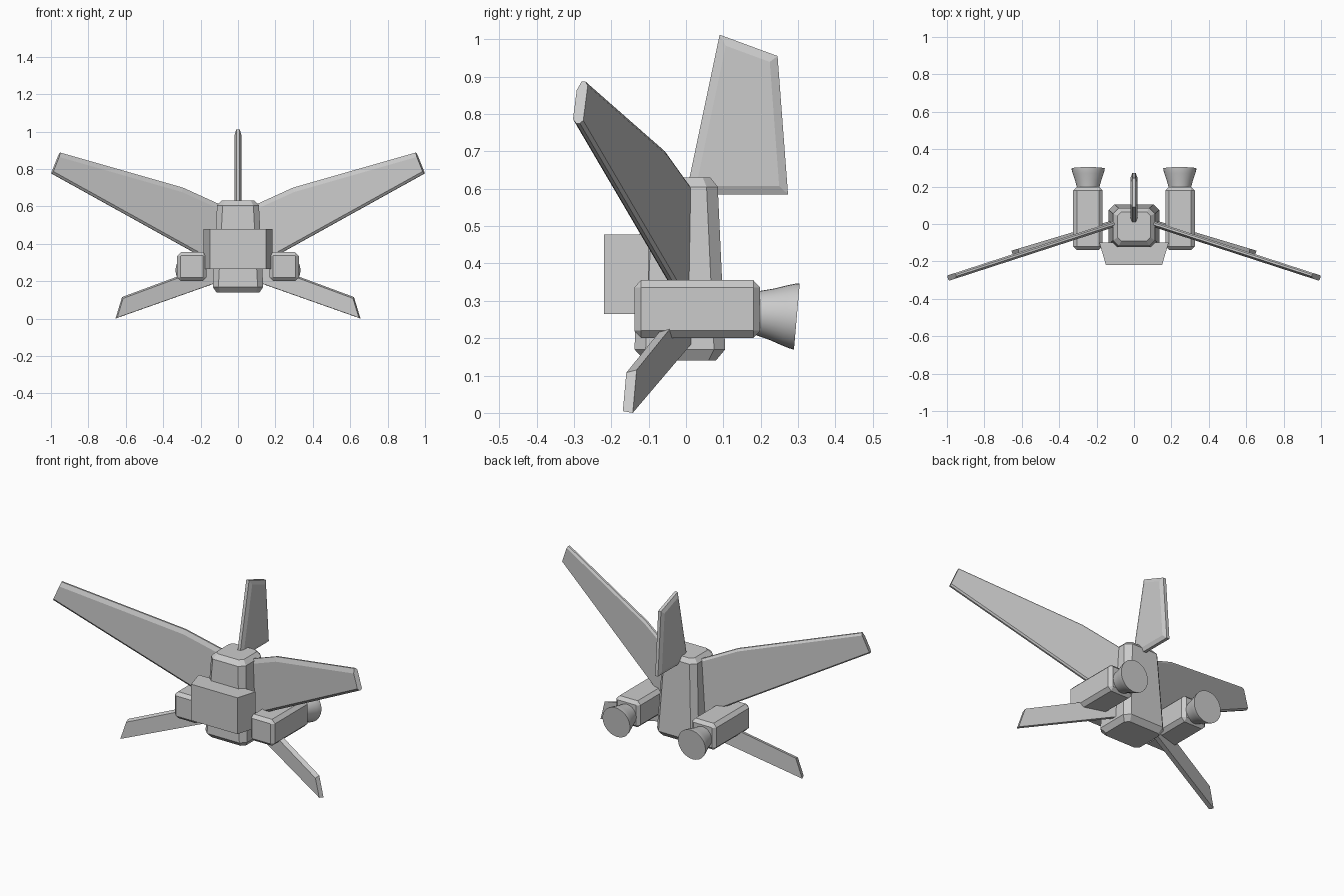
import bpy
import bmesh
import math
from mathutils import Matrix, Vector

cube = bpy.data.objects.get("Cube")
if cube:
    bpy.data.objects.remove(cube, do_unlink=True)

grey = bpy.data.materials.new("plain grey")
grey.use_nodes = True
COLOUR = (0.6, 0.6, 0.6, 1)
grey.diffuse_color = COLOUR
grey.node_tree.nodes["Principled BSDF"].inputs["Base Color"].default_value = COLOUR


def loft(name, rings, smooth=False):
    """Skin a list of equal-length point rings and cap both ends."""
    bm = bmesh.new()
    loops = [[bm.verts.new(p) for p in ring] for ring in rings]
    n = len(loops[0])
    for a, b in zip(loops, loops[1:]):
        for i in range(n):
            j = (i + 1) % n
            bm.faces.new((a[i], a[j], b[j], b[i]))
    bm.faces.new(loops[0])
    bm.faces.new(loops[-1])
    bmesh.ops.recalc_face_normals(bm, faces=bm.faces)
    mesh = bpy.data.meshes.new(name)
    bm.to_mesh(mesh)
    bm.free()
    mesh.materials.append(grey)
    obj = bpy.data.objects.new(name, mesh)
    bpy.context.collection.objects.link(obj)
    if smooth:
        bpy.ops.object.select_all(action='DESELECT')
        obj.select_set(True)
        bpy.context.view_layer.objects.active = obj
        bpy.ops.object.shade_smooth_by_angle(angle=math.radians(40))
    return obj


def mirrored(name, rings, smooth=False):
    """Build a part on the left and its mirror image on the right."""
    loft("left_" + name, rings, smooth)
    loft("right_" + name, [[(-x, y, z) for x, y, z in r] for r in rings], smooth)


def chamfered_rect(z, hx, y0, y1, c):
    quarter = [(hx, y0 + c), (hx, y1 - c), (hx - c, y1)]
    right = [(hx - c, y0)] + quarter
    left = [(-x, y) for x, y in reversed(right)]
    return [(x, y, z) for x, y in right + left]


def inset(outline, amounts):
    """Move each edge of an anticlockwise outline inward by its own amount."""
    pts = [Vector(p) for p in outline]
    n = len(pts)
    lines = []
    for i in range(n):
        d = (pts[(i + 1) % n] - pts[i]).normalized()
        lines.append((pts[i] + Vector((-d.y, d.x)) * amounts[i], d))
    result = []
    for i in range(n):
        (p, d), (q, e) = lines[i - 1], lines[i]
        t = (q - p).cross(e) / d.cross(e)
        result.append(p + d * t)
    return result


def swept_plate(outline, layers, root_x, root_y, slope):
    """Layered x/z plate whose y falls with x; each layer is depth plus edge insets."""
    shift = slope / math.hypot(1, slope)
    return [[(x - shift * depth, root_y - slope * (x - root_x) - depth, z)
             for x, z in inset(outline, amounts)] for depth, amounts in layers]


# Tapered, chamfered main body
loft("body", [chamfered_rect(*r) for r in (
    (0.14, 0.115, -0.11, 0.08, 0.02),
    (0.17, 0.135, -0.138, 0.105, 0.03),
    (0.605, 0.112, -0.118, 0.085, 0.03),
    (0.63, 0.088, -0.092, 0.065, 0.02))])

# Front box, narrowing forward
loft("front_box", [[(-h, y, 0.265), (h, y, 0.265), (h, y, 0.478), (-h, y, 0.478)]
                   for h, y in ((0.185, -0.10), (0.15, -0.22))])

# Upper wings: edges run lower, tip, top, kinked shoulder, root
wing = [(0.08, 0.265), (1.0, 0.775), (0.955, 0.887), (0.30, 0.70), (0.08, 0.60)]
mirrored("upper_wing", swept_plate(wing, (
    (0.0, (0.008, 0, 0.012, 0.012, 0)),
    (0.008, (0, 0, 0, 0, 0)),
    (0.018, (0, 0, 0, 0, 0)),
    (0.028, (0.012, 0, 0.025, 0.025, 0))), 0.12, 0.01, 0.325))

# Lower fins
fin = [(0.08, 0.203), (0.655, 0.0), (0.62, 0.115), (0.08, 0.315)]
mirrored("lower_fin", swept_plate(fin, (
    (0.0, (0, 0, 0, 0)),
    (0.027, (0.004, 0, 0.006, 0))), 0.13, 0.015, 0.3))

# Tail fin with bevelled rim, drawn in y/z and layered along x
tail = [(0.0, 0.585), (0.273, 0.585), (0.245, 0.955), (0.09, 1.012)]
loft("tail_fin", [[(x, y, z) for y, z in inset(tail, [d] * len(tail))]
                  for x, d in ((-0.018, 0.022), (-0.009, 0), (0.009, 0), (0.018, 0.022))])


# Chamfered engine housings and flared, slightly drooped nozzles
def engine_ring(y, trim):
    x0, x1, z0, z1, c = 0.168 + trim, 0.325 - trim, 0.20 + trim, 0.355 - trim, 0.02 - trim
    return [(x0 + c, y, z0), (x1 - c, y, z0), (x1, y, z0 + c), (x1, y, z1 - c),
            (x1 - c, y, z1), (x0 + c, y, z1), (x0, y, z1 - c), (x0, y, z0 + c)]


mirrored("engine", [engine_ring(y, t) for y, t in (
    (-0.138, 0.0185), (-0.12, 0), (0.18, 0), (0.198, 0.0185))])

SIDES = 32
place = Matrix.Translation((0.245, 0.195, 0.267)) @ Matrix.Rotation(math.radians(-5), 4, 'X')
profile = ((-0.02, 0.055), (0, 0.06), (0.035, 0.069), (0.07, 0.081), (0.09, 0.087), (0.102, 0.089))
mirrored("nozzle", [[tuple(place @ Vector((r * math.cos(a), t, r * math.sin(a))))
                     for a in (math.tau * i / SIDES for i in range(SIDES))]
                    for t, r in profile], smooth=True)
